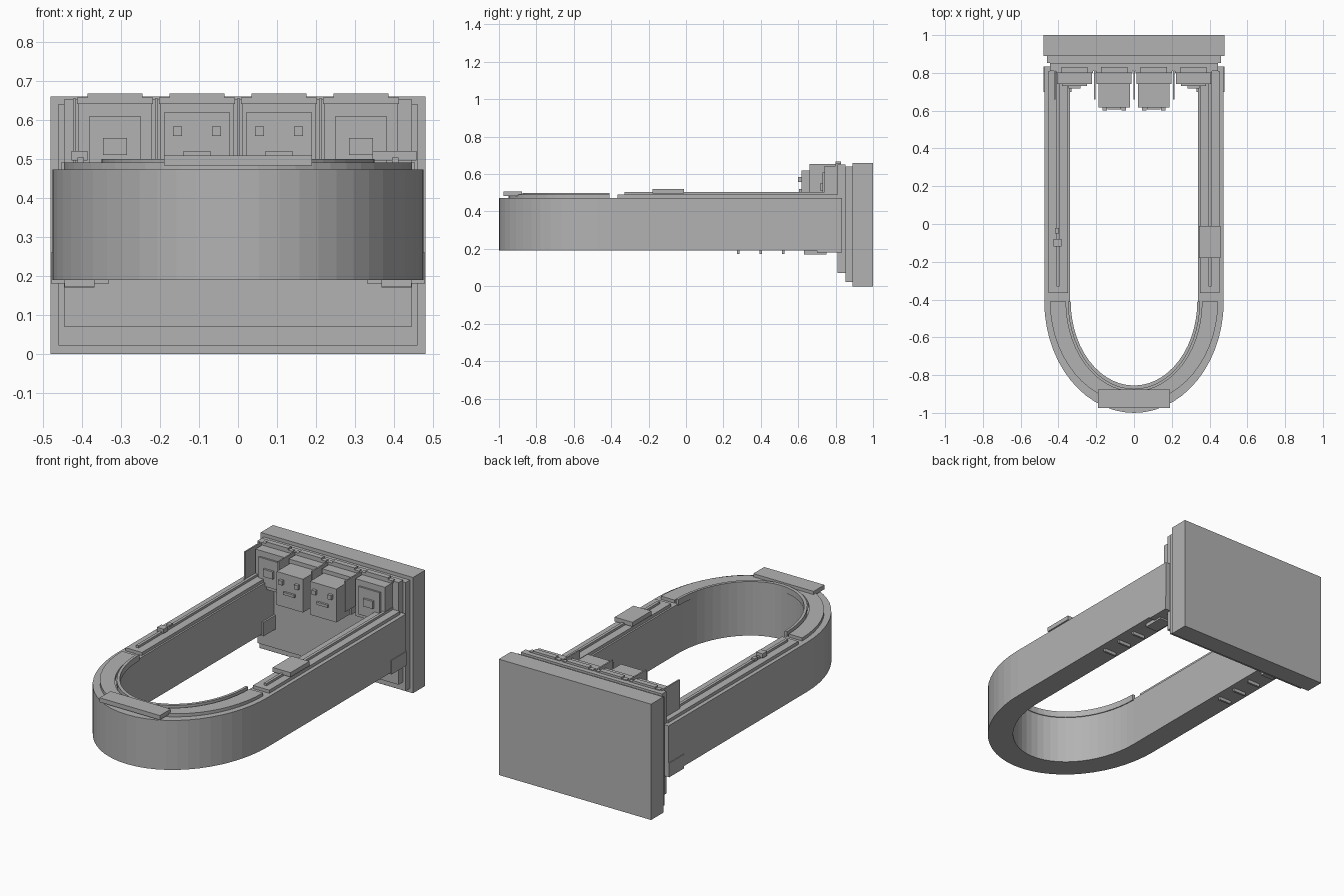
import bpy, bmesh, math

if "Cube" in bpy.data.objects:
    bpy.data.objects.remove(bpy.data.objects["Cube"])

grey = bpy.data.materials.new("plain grey")
grey.diffuse_color = (0.45, 0.45, 0.45, 1)
grey.use_nodes = True
grey.node_tree.nodes["Principled BSDF"].inputs["Base Color"].default_value = grey.diffuse_color


def finish(name, bm):
    bmesh.ops.recalc_face_normals(bm, faces=bm.faces)
    me = bpy.data.meshes.new(name)
    bm.to_mesh(me)
    bm.free()
    me.materials.append(grey)
    ob = bpy.data.objects.new(name, me)
    bpy.context.collection.objects.link(ob)
    return ob


def box(name, x0, x1, y0, y1, z0, z1):
    bm = bmesh.new()
    bmesh.ops.create_cube(bm, size=1)
    for v in bm.verts:
        v.co = ((x0 + x1) / 2 + v.co.x * (x1 - x0),
                (y0 + y1) / 2 + v.co.y * (y1 - y0),
                (z0 + z1) / 2 + v.co.z * (z1 - z0))
    return finish(name, bm)


def mirrored(name, x0, x1, *rest):
    box("right_" + name, x0, x1, *rest)
    box("left_" + name, -x1, -x0, *rest)


def u_path(rx, ry, yc, y_end, n=28):
    pts = [(rx * math.cos(math.pi * i / n), yc - ry * math.sin(math.pi * i / n))
           for i in range(n + 1)]
    if y_end is not None:
        pts = [(rx, y_end)] + pts + [(-rx, y_end)]
    return pts


def u_band(name, outer, inner, z0, z1):
    # Sweep a rectangular section between two matching U-shaped paths
    bm = bmesh.new()
    rings = [[bm.verts.new((p[0], p[1], z)) for p, z in
              ((o, z0), (o, z1), (i, z1), (i, z0))] for o, i in zip(outer, inner)]
    for a, b in zip(rings, rings[1:]):
        for k in range(4):
            bm.faces.new((a[k], a[(k + 1) % 4], b[(k + 1) % 4], b[k]))
    bm.faces.new(rings[0])
    bm.faces.new(rings[-1])
    return finish(name, bm)


# Stepped back wall
box("back_wall", -0.48, 0.48, 0.89, 1.0, 0, 0.66)
box("wall_step", -0.46, 0.46, 0.852, 0.89, 0.022, 0.64)
box("wall_panel", -0.445, 0.445, 0.81, 0.852, 0.07, 0.652)

# U-shaped body and the curved trims on its top
YC = -0.41
u_band("loop_body", u_path(0.475, 0.59, YC, 0.835), u_path(0.34, 0.45, YC, 0.835), 0.19, 0.472)
u_band("curved_trim", u_path(0.445, 0.54, YC, None), u_path(0.36, 0.475, YC, None), 0.47, 0.49)
u_band("inner_lip", u_path(0.35, 0.465, YC, None), u_path(0.335, 0.445, YC, None), 0.465, 0.5)
box("front_plate", -0.19, 0.19, -0.975, -0.877, 0.483, 0.508)

# Straight trims with narrow ribs
mirrored("straight_trim", 0.35, 0.453, -0.365, 0.81, 0.47, 0.49)
mirrored("trim_rib", 0.395, 0.411, -0.33, 0.81, 0.49, 0.503)

# Fittings on the arms
box("right_arm_pad", 0.345, 0.457, -0.18, -0.01, 0.495, 0.52)
box("left_arm_clip", -0.427, -0.385, -0.12, -0.08, 0.495, 0.52)
box("left_arm_stud", -0.418, -0.397, -0.05, -0.02, 0.495, 0.512)

# Brackets, feet and small bars below the arms
mirrored("arm_bracket", 0.33, 0.479, 0.70, 0.835, 0.18, 0.26)
mirrored("arm_foot", 0.367, 0.444, 0.63, 0.75, 0.17, 0.19)
for k, y in enumerate((0.28, 0.4, 0.52)):
    mirrored("under_bar_%d" % k, 0.367, 0.444, y - 0.006, y + 0.006, 0.172, 0.19)

# Four cells on the wall, with a divider on the left of each
for k, cx in enumerate((-0.315, -0.105, 0.105, 0.315)):
    box("cell_back_%d" % k, cx - 0.093, cx + 0.093, 0.74, 0.82, 0.43, 0.642)
    box("cell_rim_%d" % k, cx - 0.097, cx + 0.097, 0.80, 0.825, 0.64, 0.657)
    box("cell_cap_%d" % k, cx - 0.07, cx + 0.07, 0.80, 0.83, 0.655, 0.667)
    box("divider_%d" % k, cx - 0.108, cx - 0.1, 0.66, 0.82, 0.48, 0.655)
    if k in (1, 2):
        # Block head with eyes and mouth
        box("head_%d" % k, cx - 0.083, cx + 0.083, 0.617, 0.74, 0.43, 0.62)
        for e in (-0.05, 0.05):
            box("eye_%d" % k, cx + e - 0.012, cx + e + 0.012, 0.6, 0.617, 0.558, 0.583)
        box("mouth_%d" % k, cx - 0.035, cx + 0.035, 0.605, 0.617, 0.505, 0.52)
    else:
        # Flat panel with a small block
        box("cell_panel_%d" % k, cx - 0.067, cx + 0.067, 0.73, 0.74, 0.45, 0.608)
        box("cell_block_%d" % k, cx - 0.031, cx + 0.031, 0.718, 0.73, 0.51, 0.553)
